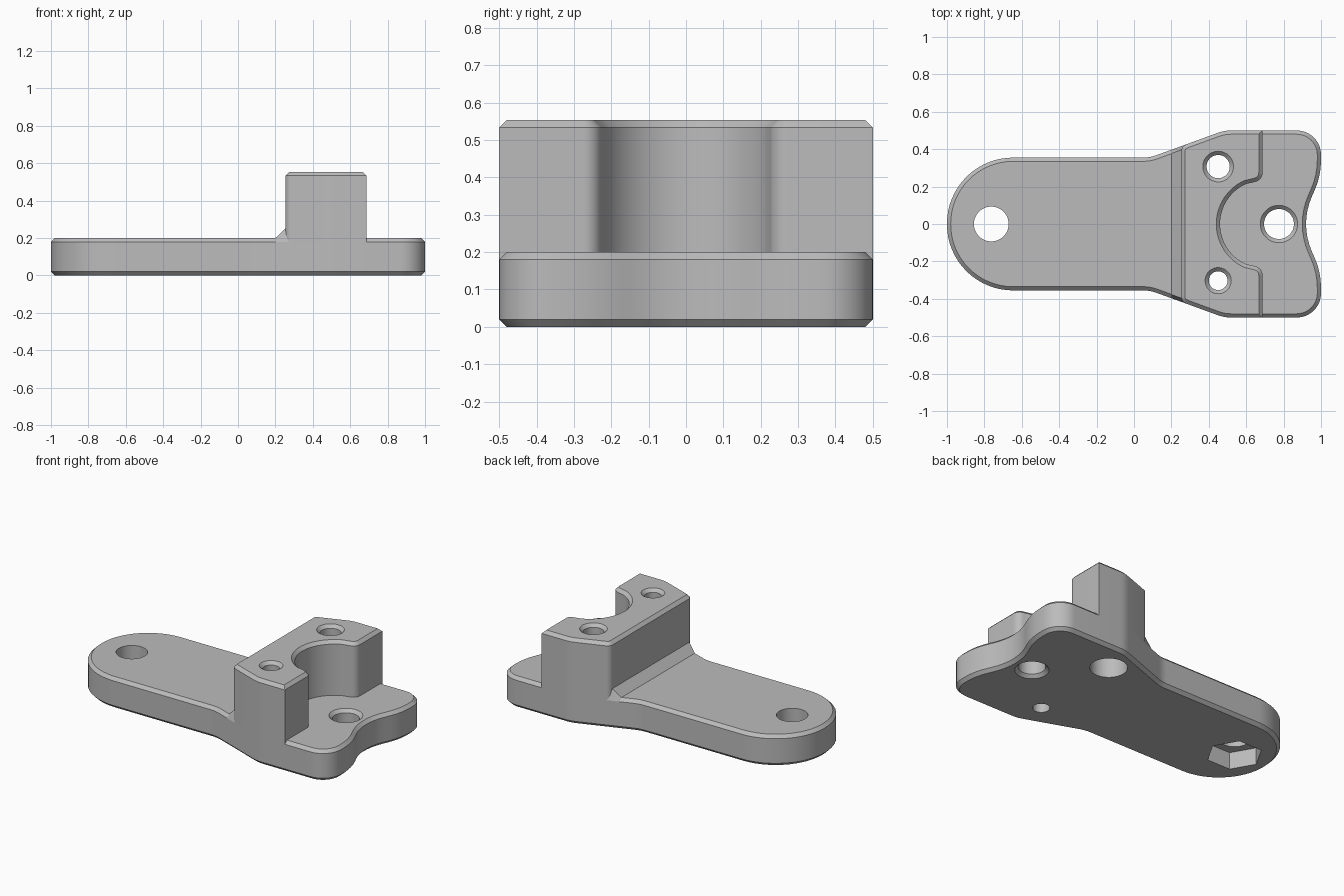
import bpy, bmesh
from math import radians, sin, cos, tan, pi, ceil
from mathutils import Vector

if "Cube" in bpy.data.objects:
    bpy.data.objects.remove(bpy.data.objects["Cube"])

grey = bpy.data.materials.new("matte grey")
grey.use_nodes = True
grey.diffuse_color = (0.5, 0.5, 0.5, 1)
grey.node_tree.nodes["Principled BSDF"].inputs["Base Color"].default_value = (0.5, 0.5, 0.5, 1)


def rounded(corners):
    """Counter-clockwise outline from (x, y, fillet radius) corners."""
    pts, n = [], len(corners)
    for i, (x, y, r) in enumerate(corners):
        p = Vector((x, y))
        if r == 0:
            pts.append(p)
            continue
        a = (Vector(corners[i - 1][:2]) - p).normalized()
        b = (Vector(corners[(i + 1) % n][:2]) - p).normalized()
        half = a.angle(b) / 2
        centre = p + (a + b).normalized() * r / sin(half)
        start = p + a * r / tan(half) - centre
        end = p + b * r / tan(half) - centre
        sweep = start.angle_signed(end)
        steps = max(2, ceil(abs(sweep) / radians(6)))
        for k in range(steps + 1):
            t = -sweep * k / steps
            pts.append(centre + Vector((start.x * cos(t) - start.y * sin(t),
                                        start.x * sin(t) + start.y * cos(t))))
    return pts


def inset(pts, d):
    """Offset an outline inwards with mitred corners."""
    out = []
    for i, p in enumerate(pts):
        e = (p - pts[i - 1]).normalized()
        f = (pts[(i + 1) % len(pts)] - p).normalized()
        n1, n2 = Vector((-e.y, e.x)), Vector((-f.y, f.x))
        out.append(p + (n1 + n2) * d / (1 + n1.dot(n2)))
    return out


def loft(name, loops):
    """Closed solid through (outline, z) loops of equal length."""
    bm = bmesh.new()
    rings = [[bm.verts.new((p.x, p.y, z)) for p in pts] for pts, z in loops]
    n = len(rings[0])
    for lo, hi in zip(rings, rings[1:]):
        for i in range(n):
            j = (i + 1) % n
            bm.faces.new((lo[i], lo[j], hi[j], hi[i]))
    bm.faces.new(rings[0][::-1])
    bm.faces.new(rings[-1])
    bmesh.ops.recalc_face_normals(bm, faces=bm.faces)
    mesh = bpy.data.meshes.new(name)
    bm.to_mesh(mesh)
    bm.free()
    mesh.materials.append(grey)
    ob = bpy.data.objects.new(name, mesh)
    bpy.context.collection.objects.link(ob)
    return ob


def ring(x, y, r, sides):
    return [Vector((x + r * cos(2 * pi * k / sides), y + r * sin(2 * pi * k / sides)))
            for k in range(sides)]


def hole(x, y, profile, sides=48):
    """Cutter turned from (radius, z) steps."""
    ob = loft("hole_cutter", [(ring(x, y, r, sides), z) for r, z in profile])
    ob.hide_render = True
    return ob


def cut(ob, cutters):
    bpy.context.view_layer.objects.active = ob
    for c in cutters:
        m = ob.modifiers.new("hole", 'BOOLEAN')
        m.operation, m.solver, m.object = 'DIFFERENCE', 'EXACT', c
        bpy.ops.object.modifier_apply(modifier=m.name)


C, BASE, TOP = 0.02, 0.2, 0.553   # chamfer and heights
WIDE, NARROW = 0.5, 0.355         # half widths
SLOPE = 0.364


def flank(x):
    return 0.397 + (x - 0.2) * SLOPE


knee = 0.2 + (WIDE - 0.397) / SLOPE
neck = 0.2 - (0.397 - NARROW) / SLOPE

# Base plate: rounded tongue, flared end, shallow notch
side = [(0.886, 0, 0.36), (1, 0.257, 0.4), (1, WIDE, 0.13), (knee, WIDE, 0.2),
        (neck, NARROW, 0.2), (-1, NARROW, NARROW - 0.002)]
outline = rounded(side + [(x, -y, r) for x, y, r in side[:0:-1]])
plate = loft("base_plate", [(inset(outline, C), 0), (outline, C),
                            (outline, BASE - C), (inset(outline, C), BASE)])

# Raised block with a half-round recess
L, R, CX, CR = 0.253, 0.687, 0.695, 0.235
half = [(R, CR, 0.05), (R, WIDE, 0), (knee, WIDE, 0.2), (L, flank(L), 0.04)]
arc = [(CX - CR * cos(radians(a)), -CR * sin(radians(a)), 0) for a in range(65, -66, -5)]
foot = rounded(half + [(x, -y, r) for x, y, r in half[::-1]] + arc)
block = loft("raised_block", [(foot, BASE - C), (foot, TOP - C), (inset(foot, C), TOP)])

# Sloped fillet between the tongue and the block
bm = bmesh.new()
X0, X1 = 0.2, 0.295
sections = []
for x, rise in ((X0, 0), (L, 0.05), (X1, 0.05)):
    w, z = flank(x), BASE + rise
    sections.append([bm.verts.new(v) for v in ((x, -w, BASE - C), (x, w, BASE - C),
                                               (x, w - C, z), (x, C - w, z))])
for a, b in zip(sections, sections[1:]):
    for i in range(4):
        j = (i + 1) % 4
        bm.faces.new((a[i], a[j], b[j], b[i]))
bm.faces.new(sections[0])
bm.faces.new(sections[-1])
bmesh.ops.recalc_face_normals(bm, faces=bm.faces)
mesh = bpy.data.meshes.new("block_ramp")
bm.to_mesh(mesh)
bm.free()
mesh.materials.append(grey)
ramp = bpy.data.objects.new("block_ramp", mesh)
bpy.context.collection.objects.link(ramp)

# Screw holes, nut pocket and counterbore
E = 0.03
back = hole(0.45, 0.307, [(0.11, -E), (0.11, 0.25), (0.062, 0.25),
                          (0.062, TOP - C), (0.062 + C + E, TOP + E)])
front = hole(0.45, -0.303, [(0.05, -E), (0.05, TOP - C), (0.05 + C + E, TOP + E)])
pivot = hole(0.775, 0, [(0.08 + C + E, -E), (0.08, C), (0.08, BASE - C),
                        (0.08 + C + E, BASE + E)])
bolt = hole(-0.763, 0, [(0.093, -E), (0.093, BASE + E)])
pocket = hole(-0.763, 0, [(0.165, -E), (0.165, 0.11)], 6)
cut(plate, [back, front, pivot, bolt, pocket])
cut(block, [back, front])
for c in (back, front, pivot, bolt, pocket):
    bpy.data.objects.remove(c)

# Smooth curves, crisp edges
bpy.ops.object.select_all(action='DESELECT')
for ob in (plate, block, ramp):
    ob.select_set(True)
bpy.context.view_layer.objects.active = plate
bpy.ops.object.shade_smooth_by_angle(angle=radians(20))
